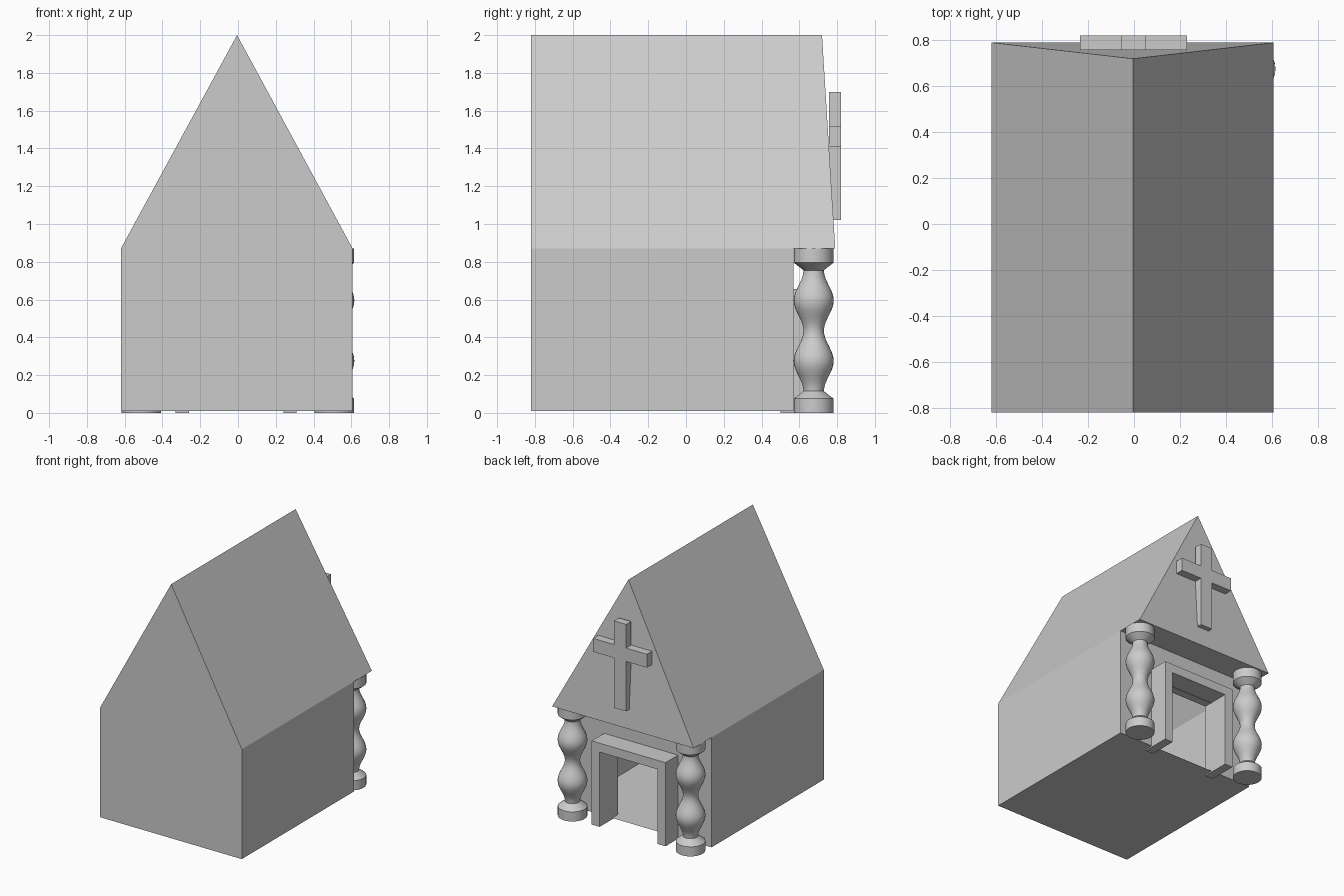
import bpy, bmesh, math

if "Cube" in bpy.data.objects:
    bpy.data.objects.remove(bpy.data.objects["Cube"])

XL, XR, APEX = -0.62, 0.607, -0.005       # side walls and ridge
BACK, WALL, EAVE_Y, RIDGE_Y = -0.82, 0.57, 0.79, 0.72
FLOOR, EAVE, TOP = 0.01, 0.87, 2.0


def finish(name, bm):
    bm.normal_update()
    mesh = bpy.data.meshes.new(name)
    bm.to_mesh(mesh)
    bm.free()
    ob = bpy.data.objects.new(name, mesh)
    bpy.context.collection.objects.link(ob)
    return ob


def prism(name, outline, y0, y1):
    """Extrude an (x, z) outline from y0 to y1."""
    bm = bmesh.new()
    face = bm.faces.new([bm.verts.new((x, y0, z)) for x, z in outline])
    ext = bmesh.ops.extrude_face_region(bm, geom=[face], use_keep_orig=True)
    for v in ext["geom"]:
        if isinstance(v, bmesh.types.BMVert):
            v.co.y = y1
    bmesh.ops.recalc_face_normals(bm, faces=bm.faces)
    return finish(name, bm)


def doorway(x0, x1, top, gx0, gx1, gtop, base):
    """Upside-down U outline around a door opening."""
    return [(x0, base), (x0, top), (x1, top), (x1, base),
            (gx1, base), (gx1, gtop), (gx0, gtop), (gx0, base)]


# Hollow church shell: walls, roof, floor and overhanging gable
bm = bmesh.new()
V = lambda x, y, z: bm.verts.new((x, y, z))
bl, br = V(XL, BACK, FLOOR), V(XR, BACK, FLOOR)
el, er, at = V(XL, BACK, EAVE), V(XR, BACK, EAVE), V(APEX, BACK, TOP)
wl, wr = V(XL, WALL, FLOOR), V(XR, WALL, FLOOR)
pl, pr = V(XL, WALL, EAVE), V(XR, WALL, EAVE)
gl, gr, gt = V(XL, EAVE_Y, EAVE), V(XR, EAVE_Y, EAVE), V(APEX, RIDGE_Y, TOP)
door = [V(0.24, WALL, FLOOR), V(0.24, WALL, 0.58),
        V(-0.26, WALL, 0.58), V(-0.26, WALL, FLOOR)]
for loop in ([bl, br, er, at, el],                 # far end wall
             [br, wr, pr, er], [wl, bl, el, pl],   # side walls
             [er, pr, gr, gt, at], [pl, el, at, gt, gl],  # roof slopes
             [gr, gl, gt],                         # gable
             [pr, pl, gl, gr],                     # porch soffit
             [wr] + door + [wl, pl, pr],           # entrance wall
             [bl, wl] + door[::3][::-1] + [wr, br]):      # floor
    bm.faces.new(loop)
finish("church_shell", bm)

# Door frame
prism("door_frame", doorway(-0.33, 0.31, 0.655, -0.26, 0.24, 0.585, 0.0), 0.50, 0.725)

# Cross on the gable
prism("gable_cross", [(-0.055, 1.02), (0.05, 1.02), (0.05, 1.41), (0.23, 1.41),
                      (0.23, 1.515), (0.05, 1.515), (0.05, 1.70), (-0.055, 1.70),
                      (-0.055, 1.515), (-0.235, 1.515), (-0.235, 1.41), (-0.055, 1.41)],
      0.757, 0.82)

# Turned porch columns: flat base and cap with two bulges between
Z0, Z1, STEPS, SIDES = 0.115, 0.755, 28, 32
profile = [(0.105, 0.0), (0.105, 0.075)]
for i in range(STEPS + 1):
    t = i / STEPS
    profile.append((0.08 - 0.026 * math.cos(4 * math.pi * t), Z0 + (Z1 - Z0) * t))
profile += [(0.105, 0.795), (0.105, EAVE)]

for name, cx in (("column_left", -0.513), ("column_right", 0.51)):
    bm = bmesh.new()
    rings = [[bm.verts.new((cx + r * math.cos(2 * math.pi * k / SIDES),
                            0.676 + r * math.sin(2 * math.pi * k / SIDES), z))
              for k in range(SIDES)] for r, z in profile]
    for a, b in zip(rings, rings[1:]):
        for k in range(SIDES):
            n = (k + 1) % SIDES
            bm.faces.new((a[k], a[n], b[n], b[k]))
    bm.faces.new(rings[0][::-1])
    bm.faces.new(rings[-1])
    ob = finish(name, bm)
    bpy.ops.object.select_all(action='DESELECT')
    ob.select_set(True)
    bpy.context.view_layer.objects.active = ob
    bpy.ops.object.shade_smooth_by_angle(angle=math.radians(30))
